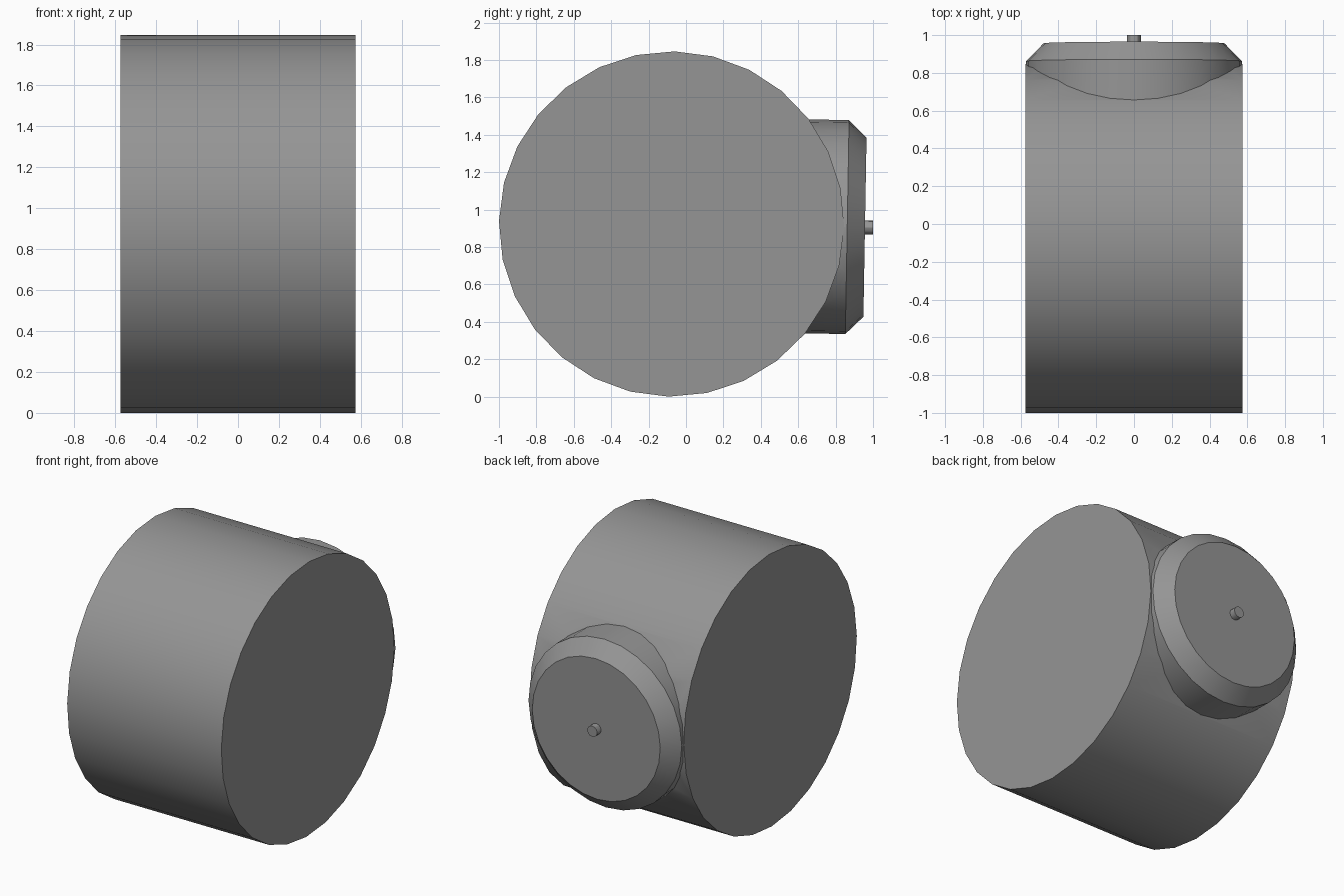
import bpy, bmesh, math
from mathutils import Matrix, Vector

if "Cube" in bpy.data.objects:
    bpy.data.objects.remove(bpy.data.objects["Cube"])

grey = bpy.data.materials.new("medium grey")
grey.use_nodes = True
COLOUR = (0.3, 0.3, 0.3, 1)
grey.diffuse_color = COLOUR
grey.node_tree.nodes["Principled BSDF"].inputs["Base Color"].default_value = COLOUR

CENTRE = Vector((0, -0.077, 0.923))
TILT = Matrix.Rotation(math.radians(-1), 4, 'X')      # whole model leans one degree
ALONG_X = Matrix.Rotation(math.radians(90), 4, 'Y')
ALONG_Y = Matrix.Rotation(math.radians(-90), 4, 'X')


def turned(name, profile, sides, turn):
    """Closed turned solid from (distance along axis, radius) pairs."""
    bm = bmesh.new()
    rings = [[bm.verts.new((r * math.cos(2 * math.pi * i / sides),
                            r * math.sin(2 * math.pi * i / sides), d))
              for i in range(sides)] for d, r in profile]
    for a, b in zip(rings, rings[1:]):
        for i in range(sides):
            j = (i + 1) % sides
            bm.faces.new((a[i], a[j], b[j], b[i]))
    bm.faces.new(rings[0][::-1])
    bm.faces.new(rings[-1])
    bm.transform(Matrix.Translation(CENTRE) @ TILT @ turn)
    bmesh.ops.recalc_face_normals(bm, faces=bm.faces)
    mesh = bpy.data.meshes.new(name)
    bm.to_mesh(mesh)
    bm.free()
    mesh.materials.append(grey)
    ob = bpy.data.objects.new(name, mesh)
    bpy.context.collection.objects.link(ob)
    return ob


def smooth(ob):
    bpy.ops.object.select_all(action='DESELECT')
    ob.select_set(True)
    bpy.context.view_layer.objects.active = ob
    bpy.ops.object.shade_smooth_by_angle(angle=math.radians(30))


# Large drum lying on its side
drum = turned("drum_body", [(-0.575, 0.923), (0.575, 0.923)], 28, ALONG_X)

# Chamfered round boss on the back, merged into the drum
boss = turned("back_boss", [(0.4, 0.572), (0.939, 0.572), (1.034, 0.478)], 28, ALONG_Y)
union = drum.modifiers.new("merge boss", 'BOOLEAN')
union.operation = 'UNION'
union.solver = 'EXACT'
union.object = boss
bpy.context.view_layer.objects.active = drum
bpy.ops.object.modifier_apply(modifier=union.name)
bpy.data.objects.remove(boss)

# Small pin at the middle of the boss
pin = turned("centre_pin", [(1.03, 0.037), (1.077, 0.037)], 12, ALONG_Y)

for ob in (drum, pin):
    smooth(ob)
